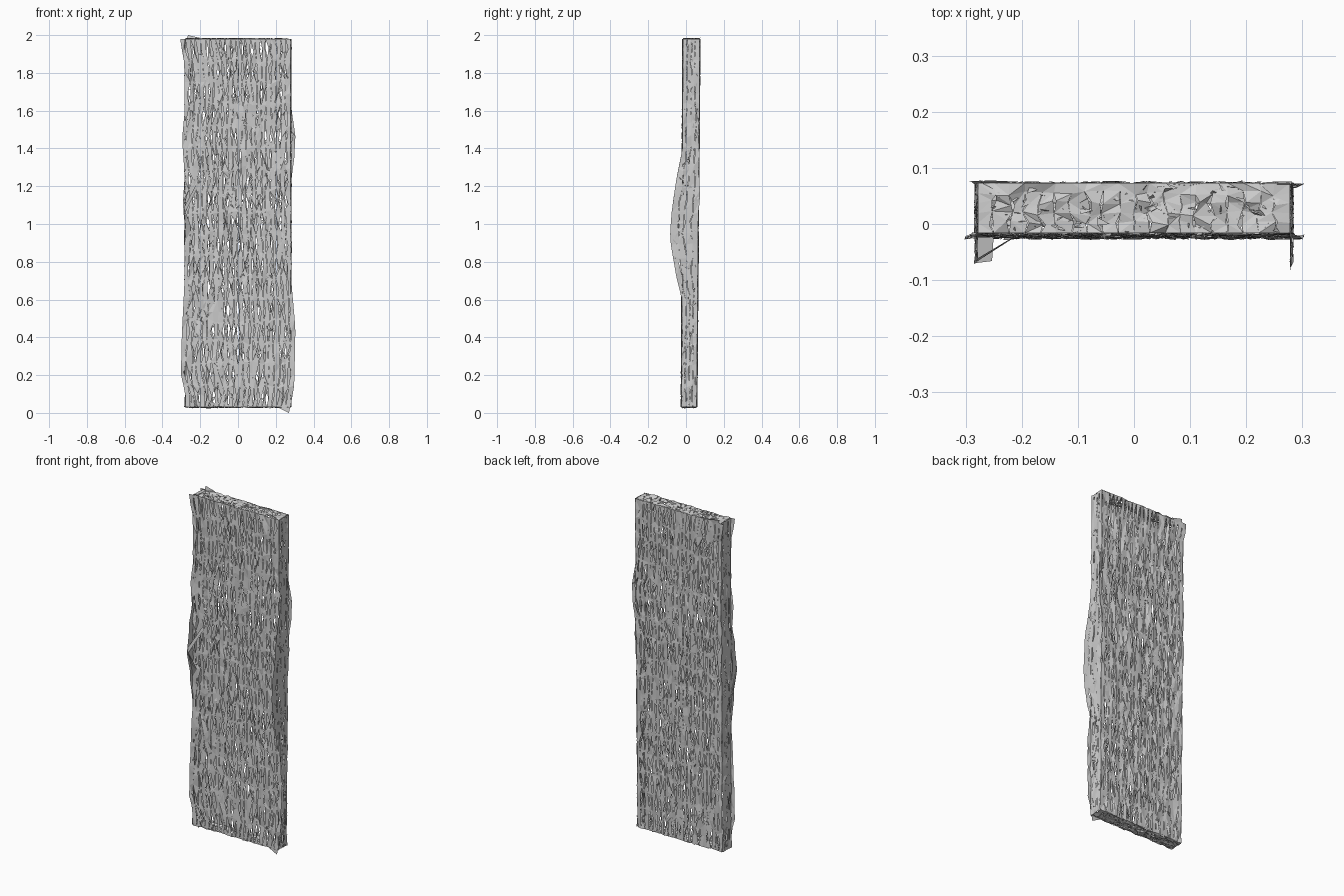
import bpy
import bmesh
import random
from mathutils import Vector

random.seed(7)
cube = bpy.data.objects.get("Cube")
if cube:
    bpy.data.objects.remove(cube, do_unlink=True)

# One plain grey material
grey = bpy.data.materials.new("pale grey")
grey.use_nodes = True
colour = (0.6, 0.6, 0.6, 1)
grey.diffuse_color = colour
grey.node_tree.nodes["Principled BSDF"].inputs["Base Color"].default_value = colour

BOTTOM, TOP, HALF = 0.03, 1.98, 0.278


def lerp(a, b, t):
    return a + (b - a) * t


def ramp(keys, z):
    """Value at height z along a short list of (height, value) keys."""
    for (z0, a), (z1, b) in zip(keys, keys[1:]):
        if z0 <= z <= z1:
            return lerp(a, b, (z - z0) / (z1 - z0))
    return keys[0][1] if z < keys[0][0] else keys[-1][1]


def jitter(amount):
    return random.uniform(-amount, amount)


def make_object(name, bm):
    mesh = bpy.data.meshes.new(name)
    bm.to_mesh(mesh)
    bm.free()
    mesh.materials.append(grey)
    obj = bpy.data.objects.new(name, mesh)
    bpy.context.scene.collection.objects.link(obj)
    return obj


def woven_sheet(name, place, normal, columns, rows, gap, rough, shards):
    """Ragged sheet of slats that part into spindle-shaped slits at every second row."""
    bm = bmesh.new()
    normal = Vector(normal)

    def point(u, v):
        return place(u, v) + normal * jitter(rough)

    seams = {}
    for c in range(columns + 1):
        for r in range(rows + 1):
            inner = 0 < c < columns and 0 < r < rows
            u = (c + (jitter(0.25) if inner else 0)) / columns
            v = (r + (jitter(0.3) if inner else 0)) / rows
            slit = gap * random.random() / columns if inner and r % 2 else 0
            left = bm.verts.new(point(u - slit, v))
            right = bm.verts.new(point(u + slit, v)) if slit else left
            seams[c, r] = (left, right)
    for c in range(columns):
        for r in range(rows):
            a, b = seams[c, r][1], seams[c + 1, r][0]
            d, e = seams[c, r + 1][1], seams[c + 1, r + 1][0]
            if random.random() < 0.5:
                tris = ((a, b, e), (a, e, d))
            else:
                tris = ((a, b, d), (b, e, d))
            for tri in tris:
                bm.faces.new(tri)
    # Loose slivers lying on the sheet
    for _ in range(shards):
        u, v = random.uniform(0.03, 0.97), random.uniform(0.01, 0.99)
        bm.faces.new([bm.verts.new(point(min(max(u + jitter(0.5) / columns, 0), 1),
                                         min(max(v + jitter(0.45) / rows, 0), 1)))
                      for _ in range(3)])
    return make_object(name, bm)


# Overhang of the broad sheets past each side, and of the side sheets past front and back
right_wing = [(0.03, 0), (0.15, 0.02), (0.45, 0.026), (0.7, 0.004), (1.2, 0)]
left_wing = [(0.1, 0), (0.2, 0.024), (0.4, 0.02), (0.7, 0.005), (1, 0.004), (1.1, 0.015),
             (1.25, 0.004), (1.45, 0.018), (1.6, 0.004), (1.85, 0.006), (1.97, 0.028)]
back_right_wing = [(1.2, 0), (1.35, 0.02), (1.47, 0.026), (1.62, 0.003)]
right_fin = [(0.6, 0), (0.72, 0.03), (0.92, 0.065), (1.05, 0.058), (1.22, 0.035), (1.4, 0)]
left_fin = [(0.75, 0), (0.88, 0.02), (1.08, 0.055), (1.25, 0.03), (1.4, 0)]
back_fin = [(1.05, 0), (1.15, 0.01), (1.3, 0), (1.42, 0.006), (1.55, 0.004), (1.65, 0)]


def front_y(z):
    return lerp(-0.024, -0.016, z / 2)


def back_y(z):
    return lerp(0.056, 0.073, z / 2)


def broad(depth, left, right):
    def place(u, v):
        z = lerp(BOTTOM, TOP, v)
        x = lerp(-HALF - ramp(left, z), HALF + ramp(right, z), u)
        return Vector((x, depth(z), z))
    return place


def side(sign, fin):
    def place(u, v):
        z = lerp(BOTTOM, TOP, v)
        y = lerp(front_y(z) - ramp(fin, z), back_y(z) + ramp(back_fin, z), u)
        return Vector((sign * (HALF + 0.003), y, z))
    return place


def cap(z):
    def place(u, v):
        return Vector((lerp(-HALF, HALF, u), lerp(front_y(z), back_y(z), v), z))
    return place


# Broad front and back sheets
woven_sheet("front_sheet", broad(front_y, left_wing, right_wing), (0, 1, 0),
            22, 34, 0.42, 0.005, 900)
woven_sheet("back_sheet", broad(back_y, [(0, 0), (1.85, 0.002), (1.97, 0.02)], back_right_wing),
            (0, 1, 0), 22, 34, 0.42, 0.005, 900)

# Narrow side sheets with their bulging fins
woven_sheet("right_edge", side(1, right_fin), (1, 0, 0), 4, 34, 0.1, 0.004, 160)
woven_sheet("left_edge", side(-1, left_fin), (1, 0, 0), 4, 34, 0.1, 0.004, 160)

# End caps
woven_sheet("top_cap", cap(TOP), (0, 0, 1), 20, 5, 0.15, 0.006, 120)
woven_sheet("bottom_cap", cap(BOTTOM), (0, 0, 1), 20, 5, 0.15, 0.006, 120)


def loose_flap(name, points):
    bm = bmesh.new()
    bm.faces.new([bm.verts.new(p) for p in points])
    return make_object(name, bm)


# Torn flaps at the corners and the folded strip beside the left edge
loose_flap("bottom_corner_flap", [(0.2, -0.02, 0.035), (0.27, -0.022, 0.0), (0.28, -0.02, 0.05)])
loose_flap("top_corner_flap", [(-0.28, 0.07, 1.95), (-0.2, 0.075, 1.985), (-0.265, 0.078, 2.0)])
loose_flap("folded_strip", [(-0.285, -0.07, 1.05), (-0.285, -0.065, 1.09),
                            (-0.21, -0.02, 1.23), (-0.21, -0.022, 1.2)])
loose_flap("left_inner_flap", [(-0.285, -0.07, 1.08), (-0.253, -0.066, 1.0),
                               (-0.25, -0.02, 0.95), (-0.28, -0.02, 0.9)])
